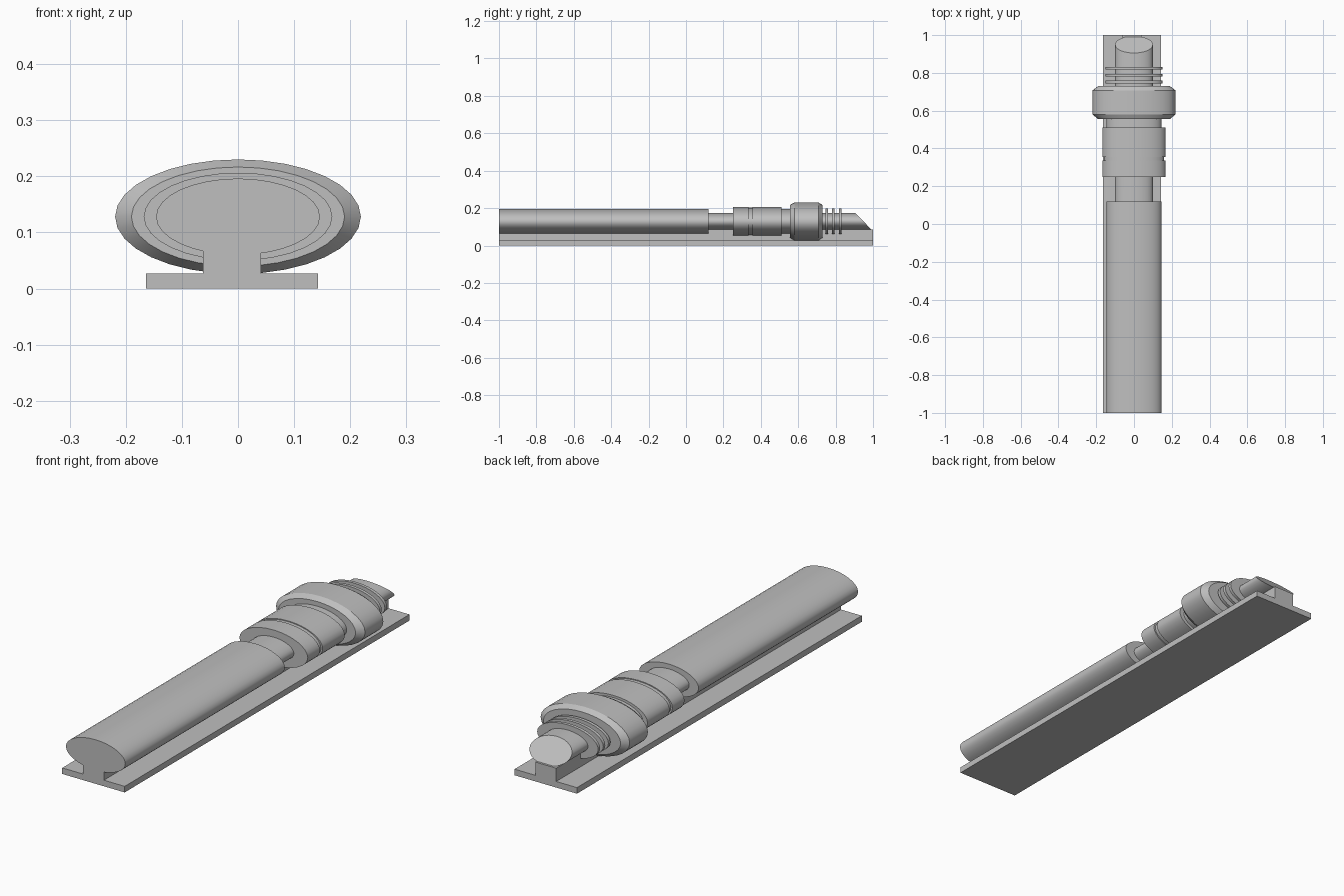
import bpy, bmesh, math

cube = bpy.data.objects.get("Cube")
if cube:
    bpy.data.objects.remove(cube)

grey = bpy.data.materials.new("plain grey")
grey.use_nodes = True
colour = (0.52, 0.52, 0.52, 1)
grey.diffuse_color = colour
grey.node_tree.nodes["Principled BSDF"].inputs["Base Color"].default_value = colour

AXIS_Z = 0.128   # height of the shaft's centre line
SQUASH = 0.466   # height to width of every oval section
SEGMENTS = 32


def finish(name, bm):
    bmesh.ops.recalc_face_normals(bm, faces=bm.faces)
    mesh = bpy.data.meshes.new(name)
    bm.to_mesh(mesh)
    bm.free()
    mesh.materials.append(grey)
    obj = bpy.data.objects.new(name, mesh)
    bpy.context.collection.objects.link(obj)
    return obj


def box(name, x0, x1, y0, y1, z0, z1):
    bm = bmesh.new()
    bmesh.ops.create_cube(bm, size=1)
    for v in bm.verts:
        v.co.x = x0 + (v.co.x + 0.5) * (x1 - x0)
        v.co.y = y0 + (v.co.y + 0.5) * (y1 - y0)
        v.co.z = z0 + (v.co.z + 0.5) * (z1 - z0)
    return finish(name, bm)


def oval(name, profile, slope=0):
    """Oval section swept along y through (y, half width) points; slope slants the last end."""
    bm = bmesh.new()
    rings = []
    for i, (y, r) in enumerate(profile):
        slant = slope if i == len(profile) - 1 else 0
        ring = []
        for k in range(SEGMENTS):
            a = math.tau * k / SEGMENTS
            dz = r * SQUASH * math.sin(a)
            ring.append(bm.verts.new((r * math.cos(a), y - slant * dz, AXIS_Z + dz)))
        rings.append(ring)
    for a, b in zip(rings, rings[1:]):
        for k in range(SEGMENTS):
            n = (k + 1) % SEGMENTS
            bm.faces.new((a[k], a[n], b[n], b[k]))
    bm.faces.new(rings[0])
    bm.faces.new(rings[-1])
    obj = finish(name, bm)
    bpy.ops.object.select_all(action='DESELECT')
    obj.select_set(True)
    bpy.context.view_layer.objects.active = obj
    bpy.ops.object.shade_smooth_by_angle(angle=math.radians(25))
    return obj


# Mounting plate and the rib that carries the shaft
box("base_plate", -0.164, 0.143, -1, 1, 0, 0.027)
box("support_rib", -0.062, 0.041, -1, 1, 0.02, 0.086)

# Handle and the thin rod with its slanted tip
oval("handle", [(-1, 0.146), (0.12, 0.146)])
oval("rod", [(0.1, 0.1), (0.95, 0.1)], slope=0.96)

# Grip bands with a shallow groove, then the neck
oval("front_band", [(0.25, 0.168), (0.335, 0.168)])
oval("band_groove", [(0.33, 0.16), (0.36, 0.16)])
oval("rear_band", [(0.355, 0.168), (0.51, 0.168)])
oval("neck", [(0.5, 0.146), (0.57, 0.146)])

# Wide chamfered collar
oval("collar", [(0.555, 0.19), (0.58, 0.219), (0.708, 0.219), (0.73, 0.19)])

# Thin cooling fins
for i in range(3):
    y = 0.745 + i * 0.036
    oval(f"fin_{i + 1}", [(y, 0.15), (y + 0.014, 0.15)])
